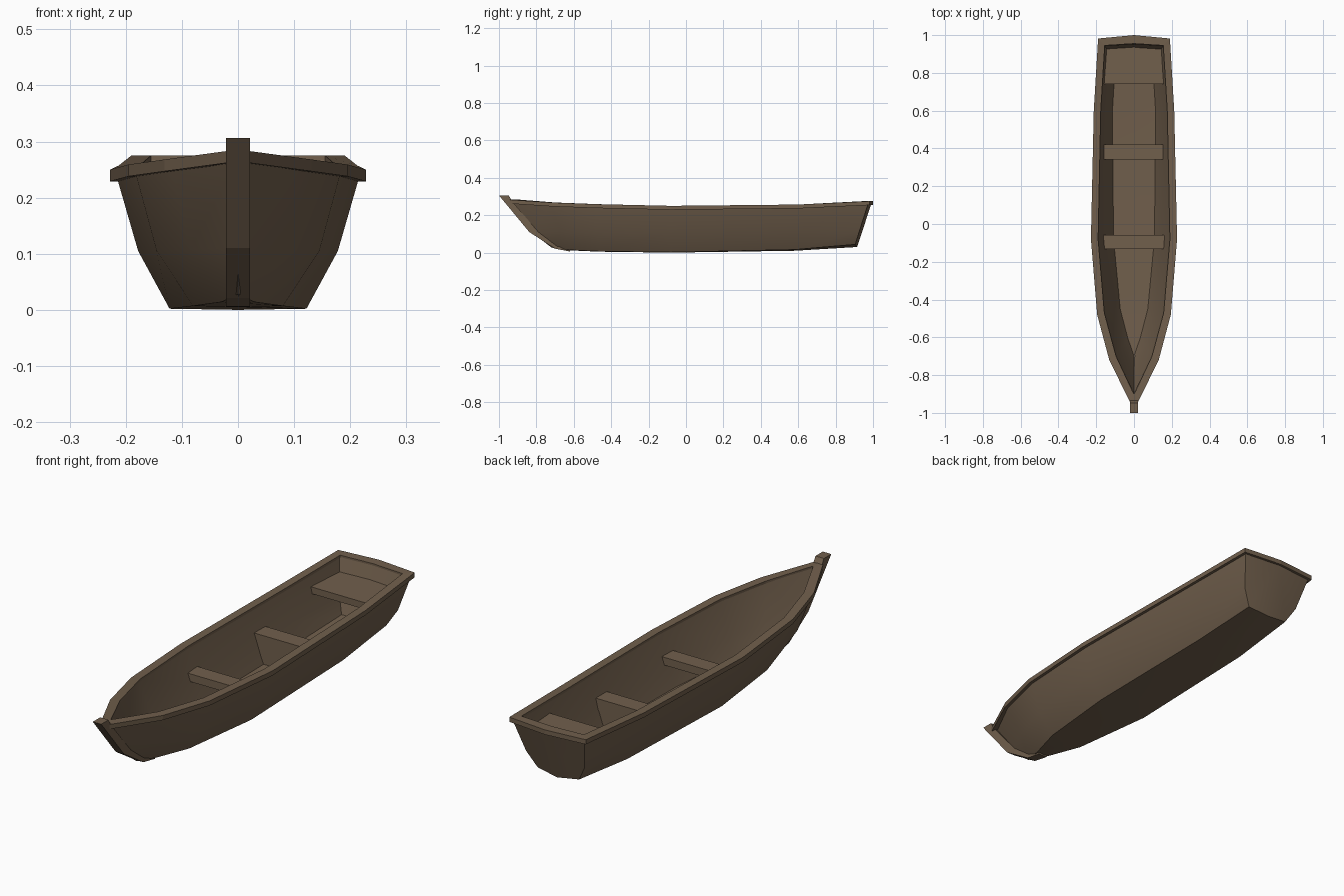
import bpy, bmesh, math

if "Cube" in bpy.data.objects:
    bpy.data.objects.remove(bpy.data.objects["Cube"])

wood = bpy.data.materials.new("weathered brown wood")
wood.diffuse_color = (0.165, 0.115, 0.073, 1)
wood.use_nodes = True
wood.node_tree.nodes["Principled BSDF"].inputs["Base Color"].default_value = wood.diffuse_color


def finish(name, bm, smooth=False):
    bmesh.ops.remove_doubles(bm, verts=bm.verts, dist=0.0005)
    me = bpy.data.meshes.new(name)
    bm.to_mesh(me)
    bm.free()
    ob = bpy.data.objects.new(name, me)
    bpy.context.collection.objects.link(ob)
    me.materials.append(wood)
    if smooth:
        bpy.ops.object.select_all(action='DESELECT')
        ob.select_set(True)
        bpy.context.view_layer.objects.active = ob
        bpy.ops.object.shade_smooth_by_angle(angle=math.radians(28))
    return ob


def shell(name, stations, transom_top, inward):
    """Loft half sections (keel, bilge, side, sheer), mirrored, closed by a transom."""
    bm = bmesh.new()
    rings = []
    for sec in stations:
        pts = [(-x, y, z) for x, y, z in reversed(sec[1:])] + list(sec)
        rings.append([bm.verts.new(p) for p in pts])
    for r, s in zip(rings, rings[1:]):
        for i in range(len(r) - 1):
            bm.faces.new((r[i], r[i + 1], s[i + 1], s[i]))
    last, n = rings[-1], len(rings[-1]) // 2
    top = bm.verts.new(transom_top)
    bm.faces.new(last[:n + 1] + [top])
    bm.faces.new(last[n:] + [top])
    bmesh.ops.remove_doubles(bm, verts=bm.verts, dist=0.0005)
    bmesh.ops.dissolve_degenerate(bm, edges=bm.edges, dist=0.0005)
    bmesh.ops.recalc_face_normals(bm, faces=bm.faces)
    # bottom face tells whether the loft faces out or in
    low = min(bm.faces, key=lambda f: f.calc_center_median().z)
    if (low.normal.z > 0) != inward:
        bmesh.ops.reverse_faces(bm, faces=bm.faces)
    return finish(name, bm, True)


# outer planking: keel, bilge, side, sheer points per station, bow to stern
outer = [
    [(0, -.71, .024), (0, -.72, .028), (0, -.83, .112), (0, -.94, .272)],
    [(0, -.62, .012), (.030, -.62, .014), (.085, -.67, .107), (.120, -.72, .258)],
    [(0, -.46, .005), (.080, -.46, .007), (.145, -.47, .105), (.184, -.48, .249)],
    [(0, -.08, .0), (.122, -.08, .002), (.178, -.08, .105), (.217, -.08, .240)],
    [(0, .58, .010), (.116, .58, .016), (.166, .59, .110), (.203, .60, .247)],
    [(0, .915, .030), (.103, .905, .044), (.145, .927, .115), (.180, .975, .265)],
]
shell("hull_outside", outer, (0, .992, .265), False)

# inner planking and floor
inner = [
    [(0, -.70, .034), (0, -.70, .034), (0, -.79, .115), (0, -.90, .275)],
    [(0, -.60, .030), (.034, -.60, .030), (.062, -.65, .107), (.096, -.70, .260)],
    [(0, -.45, .027), (.073, -.45, .027), (.115, -.46, .105), (.158, -.47, .251)],
    [(0, -.08, .025), (.108, -.08, .025), (.142, -.08, .105), (.191, -.08, .242)],
    [(0, .58, .028), (.115, .58, .028), (.143, .59, .110), (.177, .60, .249)],
    [(0, .885, .046), (.098, .875, .050), (.125, .898, .115), (.156, .944, .267)],
]
shell("hull_inside", inner, (0, .954, .267), True)

# gunwale: outer x, y, inner x, y, top z from bow to stern centre
rail = [
    (0, -.955, 0, -.90, .284), (.020, -.945, .006, -.89, .283),
    (.131, -.72, .095, -.70, .268), (.195, -.48, .157, -.47, .259),
    (.228, -.08, .190, -.08, .250), (.213, .60, .176, .60, .257),
    (.190, .982, .155, .945, .275), (0, 1.0, 0, .955, .275),
]
bm = bmesh.new()
loop = [(1, p) for p in rail] + [(-1, p) for p in rail[-2:0:-1]]
rings = []
for s, (ox, oy, ix, iy, z) in loop:
    rings.append([bm.verts.new(c) for c in (
        (s * ox, oy, z - .021), (s * ox, oy, z),
        (s * ix, iy, z), (s * ix, iy, z - .021))])
for a, b in zip(rings, rings[1:] + rings[:1]):
    for i in range(4):
        j = (i + 1) % 4
        bm.faces.new((a[i], a[j], b[j], b[i]))
bmesh.ops.recalc_face_normals(bm, faces=bm.faces)
finish("gunwale", bm)


def prism(name, profile, a, b):
    """Close a polygon swept between the mapped ends a(p) and b(p)."""
    bm = bmesh.new()
    ends = [[bm.verts.new(f(p)) for p in profile] for f in (a, b)]
    n = len(profile)
    for i in range(n):
        j = (i + 1) % n
        bm.faces.new((ends[0][i], ends[0][j], ends[1][j], ends[1][i]))
    bm.faces.new(ends[0])
    bm.faces.new(ends[1])
    bmesh.ops.recalc_face_normals(bm, faces=bm.faces)
    return finish(name, bm)


# stem post, side profile (y, z)
stem = [(-1, .306), (-.838, .11), (-.70, .021), (-.62, .006), (-.62, .022),
        (-.69, .034), (-.80, .122), (-.93, .275), (-.948, .306)]
prism("stem_post", stem, lambda p: (-.021, *p), lambda p: (.021, *p))


def cross_plank(name, y0, y1, top, bottom, wt, wb):
    prof = [(-wt, top), (wt, top), (wb, bottom), (-wb, bottom)]
    prism(name, prof, lambda p: (p[0], y0, p[1]), lambda p: (p[0], y1, p[1]))


# seats, and the solid support under the middle one
cross_plank("front_seat", -.133, -.058, .157, .122, .166, .152)
cross_plank("middle_seat", .342, .420, .155, .120, .166, .155)
cross_plank("middle_seat_support", .342, .420, .122, .022, .153, .116)
cross_plank("stern_seat", .742, .938, .210, .180, .165, .155)
